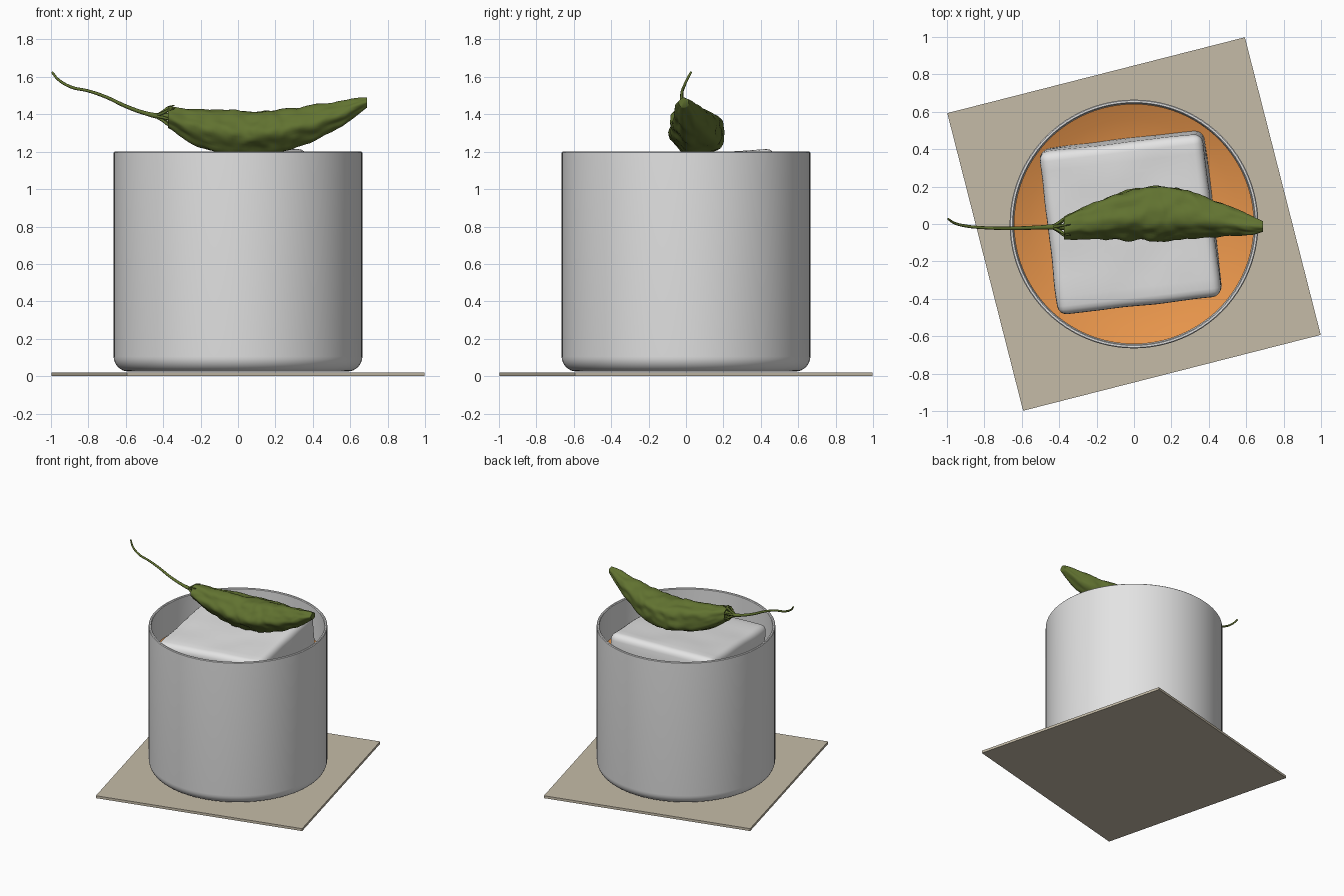
import bpy, bmesh, math
from mathutils import Vector, noise

cube = bpy.data.objects.get("Cube")
if cube:
    bpy.data.objects.remove(cube, do_unlink=True)


def material(name, rgb):
    m = bpy.data.materials.new(name)
    m.use_nodes = True
    m.diffuse_color = (*rgb, 1)
    m.node_tree.nodes["Principled BSDF"].inputs["Base Color"].default_value = (*rgb, 1)
    return m


GREY = material("pale_grey", (0.77, 0.77, 0.77))
ORANGE = material("orange", (0.8, 0.3, 0.07))
BEIGE = material("beige", (0.56, 0.5, 0.39))
GREEN = material("pepper_green", (0.12, 0.17, 0.03))


def finish(name, bm, mat, smooth=None):
    bmesh.ops.recalc_face_normals(bm, faces=bm.faces)
    mesh = bpy.data.meshes.new(name)
    bm.to_mesh(mesh)
    bm.free()
    mesh.materials.append(mat)
    ob = bpy.data.objects.new(name, mesh)
    bpy.context.collection.objects.link(ob)
    if smooth:
        bpy.ops.object.select_all(action="DESELECT")
        ob.select_set(True)
        bpy.context.view_layer.objects.active = ob
        bpy.ops.object.shade_smooth_by_angle(angle=math.radians(smooth))
    return ob


def loft(bm, rings, cap=True):
    """Skin a list of closed vertex rings."""
    n = len(rings[0])
    for a, b in zip(rings, rings[1:]):
        for i in range(n):
            j = (i + 1) % n
            bm.faces.new((a[i], a[j], b[j], b[i]))
    if cap:
        bm.faces.new(rings[0])
        bm.faces.new(rings[-1])


def lathe(name, profile, mat, smooth, sides=96):
    bm = bmesh.new()
    turns = [i * math.tau / sides for i in range(sides)]
    rings = [[bm.verts.new((r * math.cos(t), r * math.sin(t), z)) for t in turns]
             for r, z in profile]
    loft(bm, rings)
    return finish(name, bm, mat, smooth)


def corner(r, z, size, steps=8):
    """Rounded bottom corner of a vessel with outer radius r and floor z."""
    turns = [i * math.pi / 2 / steps for i in range(steps + 1)]
    return [(r - size + size * math.sin(t), z + size - size * math.cos(t)) for t in turns]


def tube(name, points, radii, mat):
    cu = bpy.data.curves.new(name, "CURVE")
    cu.dimensions = "3D"
    cu.bevel_depth = 1.0
    cu.bevel_resolution = 2
    cu.resolution_u = 5
    cu.use_fill_caps = True
    sp = cu.splines.new("BEZIER")
    sp.bezier_points.add(len(points) - 1)
    for p, co, r in zip(sp.bezier_points, points, radii):
        p.co, p.radius = co, r
        p.handle_left_type = p.handle_right_type = "AUTO"
    cu.materials.append(mat)
    ob = bpy.data.objects.new(name, cu)
    bpy.context.collection.objects.link(ob)
    return ob


# Square coaster
bm = bmesh.new()
bmesh.ops.create_cube(bm, size=1)
coaster = finish("coaster", bm, BEIGE)
coaster.scale = (1.642, 1.642, 0.02)
coaster.location.z = 0.01
coaster.rotation_euler.z = math.radians(14.3)

# Thin-walled tumbler, outside then inside
outer = corner(0.665, 0.025, 0.08) + [(0.665, 1.195), (0.66, 1.2)]
inner = corner(0.645, 0.05, 0.07) + [(0.645, 1.195), (0.65, 1.2)]
lathe("tumbler", outer + inner[::-1], GREY, 40)

# Drink with a surface that dips toward the middle
surface = [(0.642 * k / 8, 0.84 + 0.1 * (k / 8) ** 3) for k in range(8, 0, -1)]
lathe("drink", corner(0.642, 0.053, 0.07) + surface, ORANGE, 50)

# Ice cube with rounded edges and a lightly melted surface
bm = bmesh.new()
bmesh.ops.create_cube(bm, size=0.88)
bmesh.ops.bevel(bm, geom=bm.edges[:], offset=0.05, segments=4, profile=0.5, affect="EDGES")
big = [e for e in bm.edges if e.calc_length() > 0.5]
bmesh.ops.subdivide_edges(bm, edges=big, cuts=14, use_grid_fill=True)
bm.normal_update()
for v in bm.verts:
    v.co += v.normal * 0.006 * noise.noise(v.co * 5)
ice = finish("ice_cube", bm, GREY, 50)
ice.location = (-0.01, 0.027, 0.733)
ice.rotation_euler = [math.radians(a) for a in (4, -2, 6.7)]

# Pepper body stations: x, y centre, z centre, y radius, z radius
STATIONS = [Vector(s) for s in (
    (-0.375, -0.02, 1.385, 0.06, 0.055),
    (-0.2, 0.025, 1.325, 0.1, 0.1),
    (0.0, 0.055, 1.297, 0.135, 0.118),
    (0.15, 0.062, 1.302, 0.145, 0.115),
    (0.3, 0.052, 1.325, 0.125, 0.107),
    (0.5, 0.02, 1.382, 0.08, 0.078),
    (0.62, -0.005, 1.433, 0.052, 0.05),
    (0.69, -0.012, 1.462, 0.028, 0.026))]


def station(u):
    """Smooth interpolation along the body."""
    last = len(STATIONS) - 1
    i = min(int(u * last), last - 1)
    t = u * last - i
    p0, p1, p2, p3 = [STATIONS[max(0, min(last, k))] for k in range(i - 1, i + 3)]
    return p1 + 0.5 * t * ((p2 - p0) + t * ((2 * p0 - 5 * p1 + 4 * p2 - p3)
                                            + t * (3 * (p1 - p2) + p3 - p0)))


bm = bmesh.new()
SIDES, LENGTH = 48, 84
rings = []
for k in range(LENGTH + 1):
    x, yc, zc, ry, rz = station(k / LENGTH)
    ring = []
    for i in range(SIDES):
        a = math.tau * i / SIDES
        c, s = math.cos(a), math.sin(a)
        # Long ribs plus irregular bumps
        lump = 1 + 0.06 * math.cos(5 * (a - 1.9) + 0.8 * x)
        lump += 0.1 * noise.noise(Vector((x * 13, c * 2.2, s * 2.2)))
        lump += 0.03 * noise.noise(Vector((x * 30, c * 4, s * 4)))
        ring.append(bm.verts.new((x, yc + ry * c * lump, zc + rz * s * lump)))
    rings.append(ring)
# Sunken shoulder around the stem
sunk = [bm.verts.new((-0.355, -0.02 + 0.45 * (v.co.y + 0.02), 1.385 + 0.45 * (v.co.z - 1.385)))
        for v in rings[0]]
loft(bm, [sunk] + rings)
finish("pepper_body", bm, GREEN, 60)

# Long curling stem
path = [(-0.35, -0.015, 1.39), (-0.42, -0.015, 1.39), (-0.5, -0.018, 1.407),
        (-0.6, -0.022, 1.443), (-0.7, -0.023, 1.49), (-0.8, -0.02, 1.525),
        (-0.89, -0.012, 1.545), (-0.96, 0.005, 1.585), (-0.994, 0.027, 1.625)]
tube("pepper_stem", path, (0.017, 0.015, 0.011, 0.01, 0.009, 0.008, 0.008, 0.007, 0.006), GREEN)

# Calyx claws spreading from the stem onto the shoulder
for k in range(6):
    a = math.tau * k / 6 + 0.3
    claw = [(x, -0.016 + r * math.cos(a), 1.39 + r * math.sin(a))
            for x, r in ((-0.43, 0.008), (-0.4, 0.026), (-0.375, 0.046), (-0.34, 0.06))]
    tube(f"calyx_claw_{k + 1}", claw, (0.007, 0.008, 0.007, 0.003), GREEN)
